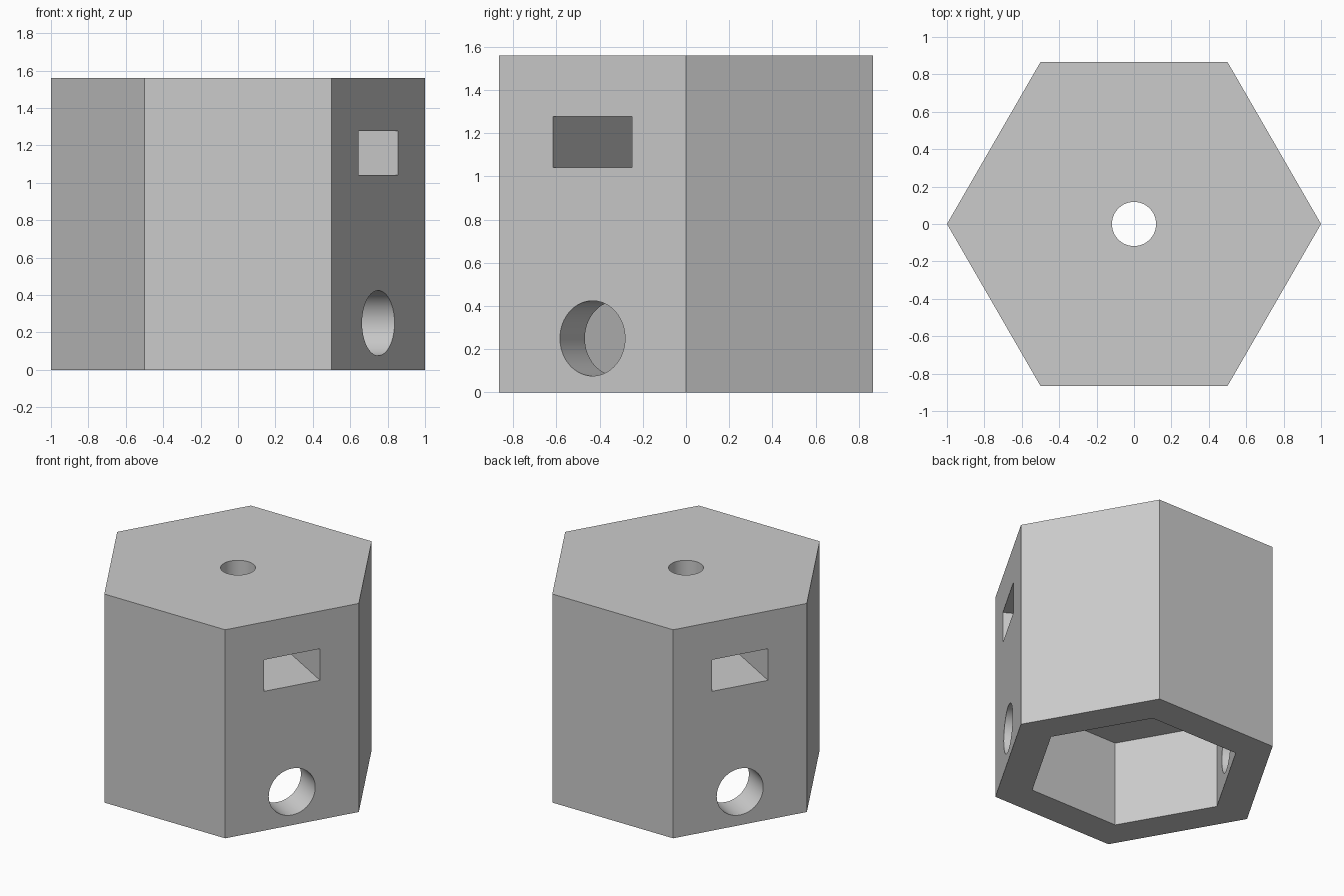
import bpy
import bmesh
from math import cos, sin, pi, radians
from mathutils import Matrix

old = bpy.data.objects.get("Cube")
if old:
    bpy.data.objects.remove(old, do_unlink=True)

HEIGHT = 1.56
CAVITY_DEPTH = 0.64

grey = bpy.data.materials.new("light_grey")
grey.use_nodes = True
grey.diffuse_color = (0.6, 0.6, 0.6, 1)
grey.node_tree.nodes["Principled BSDF"].inputs["Base Color"].default_value = grey.diffuse_color


def prism(name, outline, z0, z1, matrix=Matrix()):
    """Extrude a flat outline from z0 to z1, then place it with a matrix."""
    bm = bmesh.new()
    face = bm.faces.new([bm.verts.new((x, y, z0)) for x, y in outline])
    top = bmesh.ops.extrude_face_region(bm, geom=[face])["geom"]
    moved = [v for v in top if isinstance(v, bmesh.types.BMVert)]
    bmesh.ops.translate(bm, verts=moved, vec=(0, 0, z1 - z0))
    bmesh.ops.recalc_face_normals(bm, faces=bm.faces)
    bm.transform(matrix)
    mesh = bpy.data.meshes.new(name)
    bm.to_mesh(mesh)
    bm.free()
    mesh.materials.append(grey)
    obj = bpy.data.objects.new(name, mesh)
    bpy.context.collection.objects.link(obj)
    return obj


def polygon(radius, sides):
    return [(radius * cos(2 * pi * i / sides), radius * sin(2 * pi * i / sides))
            for i in range(sides)]


def rectangle(w, h):
    return [(-w / 2, -h / 2), (w / 2, -h / 2), (w / 2, h / 2), (-w / 2, h / 2)]


def across(z):
    """Turn the z axis to run through the front-left face and its opposite."""
    return (Matrix.Translation((0, 0, z)) @ Matrix.Rotation(radians(-30), 4, "Z")
            @ Matrix.Rotation(radians(90), 4, "Y"))


# Hexagonal body
body = prism("hexagonal_body", polygon(1, 6), 0, HEIGHT)

# Cutters: lower cavity, vertical hole, cross bore and rectangular slot
cutters = [
    prism("cavity_cutter", polygon(0.734, 6), -0.2, CAVITY_DEPTH),
    prism("top_hole_cutter", polygon(0.118, 64), 0.3, HEIGHT + 0.2),
    prism("cross_bore_cutter", polygon(0.174, 64), -1.2, 1.2, across(0.25)),
    prism("slot_cutter", rectangle(0.236, 0.42), -1.2, 1.2, across(1.16)),
]

bpy.ops.object.select_all(action="DESELECT")
body.select_set(True)
bpy.context.view_layer.objects.active = body
for cutter in cutters:
    cutter.hide_render = True
    mod = body.modifiers.new(cutter.name, "BOOLEAN")
    mod.operation = "DIFFERENCE"
    mod.solver = "EXACT"
    mod.object = cutter
    bpy.ops.object.modifier_apply(modifier=mod.name)
    bpy.data.objects.remove(cutter, do_unlink=True)

# Smooth bores, crisp edges
bpy.ops.object.shade_smooth_by_angle(angle=radians(30))
